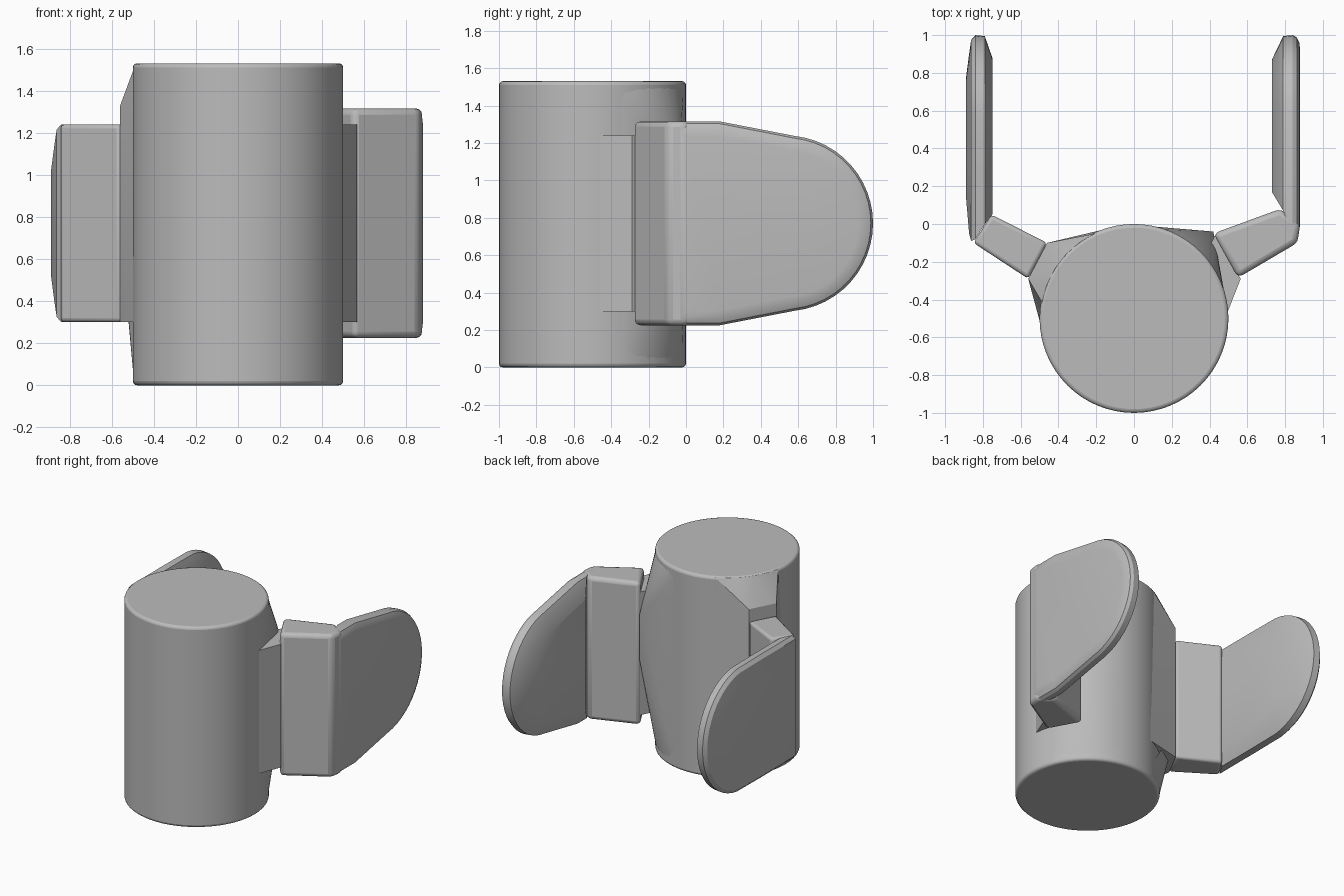
import bpy, bmesh, math
from math import sin, cos, pi

cube = bpy.data.objects.get("Cube")
if cube:
    bpy.data.objects.remove(cube, do_unlink=True)

grey = bpy.data.materials.new("plain grey")
grey.use_nodes = True
tone = (0.5, 0.5, 0.5, 1)
grey.diffuse_color = tone
grey.node_tree.nodes["Principled BSDF"].inputs["Base Color"].default_value = tone

H, R, CY, MID = 1.53, 0.5, -0.5, 0.77


def finish(name, bm, bevel=0.0, angle=35):
    """Turn a bmesh into a shaded object with softened edges."""
    bmesh.ops.recalc_face_normals(bm, faces=bm.faces)
    mesh = bpy.data.meshes.new(name)
    bm.to_mesh(mesh)
    bm.free()
    mesh.materials.append(grey)
    obj = bpy.data.objects.new(name, mesh)
    bpy.context.collection.objects.link(obj)
    if bevel:
        mod = obj.modifiers.new("soft edges", "BEVEL")
        mod.width, mod.segments = bevel, 3
        mod.limit_method, mod.angle_limit = "ANGLE", math.radians(40)
    bpy.ops.object.select_all(action="DESELECT")
    obj.select_set(True)
    bpy.context.view_layer.objects.active = obj
    bpy.ops.object.shade_smooth_by_angle(angle=math.radians(angle))
    return obj


def hull(name, points, bevel=0.0, angle=20):
    bm = bmesh.new()
    for p in points:
        bm.verts.new(p)
    out = bmesh.ops.convex_hull(bm, input=bm.verts)
    junk = set(out["geom_interior"] + out["geom_unused"])
    bmesh.ops.delete(bm, geom=[g for g in junk if isinstance(g, bmesh.types.BMVert)], context="VERTS")
    bmesh.ops.dissolve_limit(bm, angle_limit=0.02, verts=bm.verts, edges=bm.edges)
    return finish(name, bm, bevel, angle)


def prism(plan, z0, z1):
    return [(x, y, z) for x, y in plan for z in (z0, z1)]


def on_body(degrees, z, r=R - 0.005):
    a = math.radians(degrees)
    return (r * cos(a), CY + r * sin(a), z)


def paddle(name, side, rings, half, taper_y, radius=0.47, tip=1.0):
    """Rounded blade lofted through (x, inset, base_y) outlines."""
    bm = bmesh.new()
    loops = []
    cy = tip - radius
    for x, inset, base in rings:
        r, h = radius - inset, half - inset
        pts = [(base, -h), (taper_y, -h)]
        pts += [(cy + r * cos(a), r * sin(a))
                for a in (pi * (i / 24 - 0.5) * 0.93 for i in range(25))]
        pts += [(taper_y, h), (base, h)]
        loops.append([bm.verts.new((side * x, y, MID + z)) for y, z in pts])
    for a, b in zip(loops, loops[1:]):
        for i in range(len(a)):
            j = (i + 1) % len(a)
            bm.faces.new((a[i], a[j], b[j], b[i]))
    bm.faces.new(loops[0])
    bm.faces.new(loops[-1])
    return finish(name, bm, angle=32)


# Round body
bm = bmesh.new()
bmesh.ops.create_cone(bm, cap_ends=True, segments=64, radius1=R, radius2=R, depth=H)
bmesh.ops.translate(bm, verts=bm.verts, vec=(0, CY, H / 2))
finish("body", bm, bevel=0.02)

# Fairings that blend the body into the arms
root = [(-0.56, -0.29), (-0.46, -0.1), (-0.33, -0.08)]
hull("right_fairing",
     prism(root, 0.3, 1.33)
     + [on_body(d, H - 0.005) for d in range(115, 171, 11)]
     + [on_body(d, 0.3) for d in range(104, 186, 10)])
hull("right_lower_fairing",
     prism([(-0.52, -0.33), (-0.45, -0.17), (-0.33, -0.09)], 0.3, 0.32)
     + [on_body(d, 0.01) for d in range(104, 186, 10)])
hull("left_fairing",
     [(0.42, -0.04, 0.73), (0.42, -0.04, 1.08)]
     + [on_body(d, z) for d in range(0, 91, 9) for z in (0.02, H - 0.02)])
hull("left_arm_root",
     prism([(0.49, -0.48), (0.565, -0.29), (0.43, -0.06), (0.3, -0.3)], 0.3, 1.24))

# Arms reaching out to the blades
hull("right_arm",
     prism([(-0.85, -0.1), (-0.755, 0.05), (-0.46, -0.1), (-0.56, -0.29)], 0.3, 1.24),
     bevel=0.02)
hull("left_arm",
     prism([(0.865, -0.1), (0.88, 0), (0.775, 0.08), (0.42, -0.05), (0.55, -0.285)], 0.225, 1.315),
     bevel=0.03)

# Rounded blades
paddle("right_blade", -1,
       [(0.75, 0.12, 0.05), (0.79, 0.005, 0.0), (0.84, 0.0, -0.08),
        (0.862, 0.025, -0.09), (0.873, 0.1, -0.05), (0.89, 0.23, 0.15)],
       half=0.47, taper_y=0.3)
paddle("left_blade", 1,
       [(0.73, 0.13, 0.17), (0.79, 0.005, 0.07), (0.84, 0.0, -0.06),
        (0.862, 0.012, -0.05), (0.875, 0.04, -0.03), (0.88, 0.08, 0.0)],
       half=0.545, taper_y=0.18)
